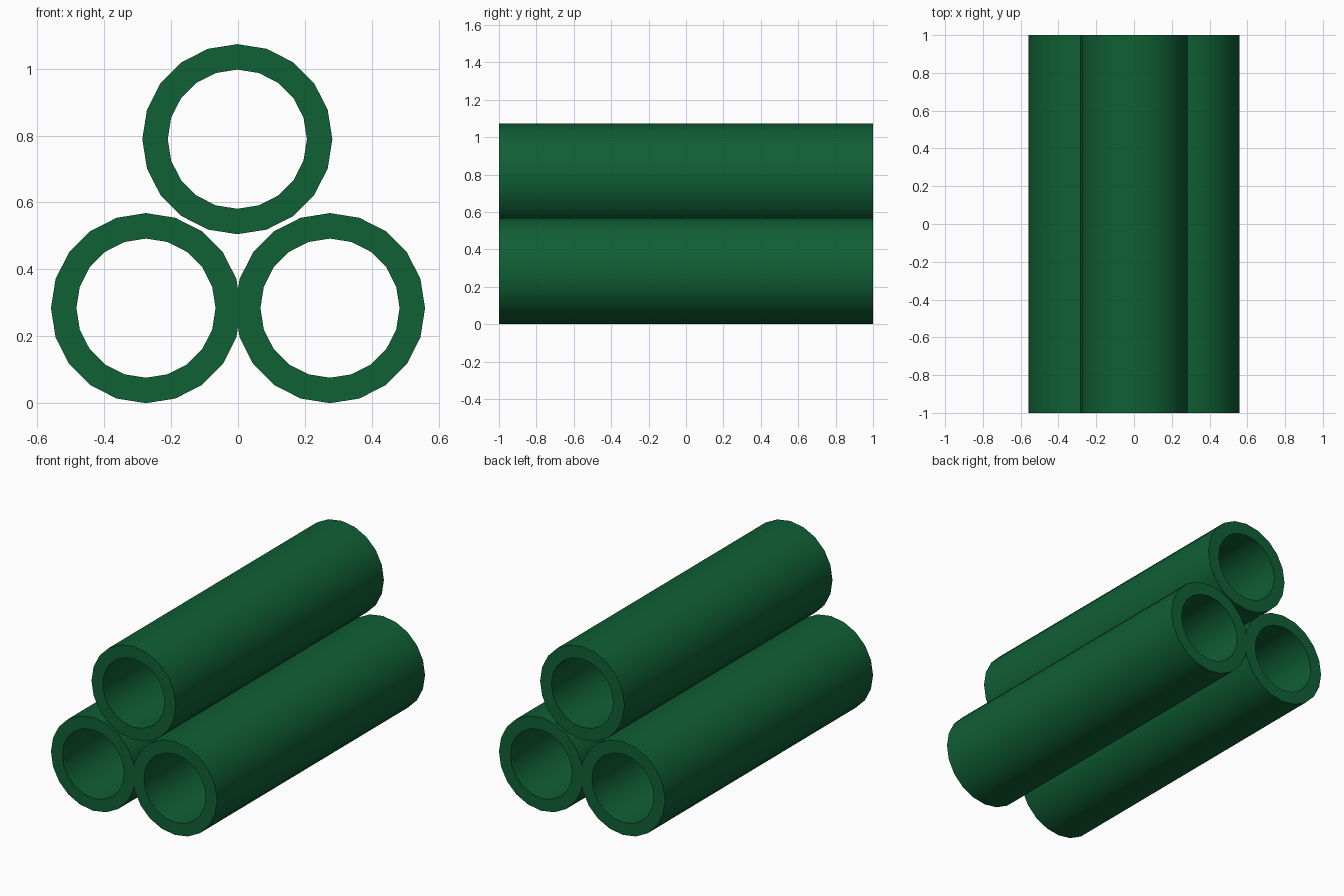
import bpy, bmesh
from math import sin, cos, pi

if "Cube" in bpy.data.objects:
    bpy.data.objects.remove(bpy.data.objects["Cube"])

SIDES, OUTER, INNER, HALF = 20, 0.284, 0.208, 1.0

green = bpy.data.materials.new("green")
green.diffuse_color = (0.005, 0.115, 0.035, 1)
green.use_nodes = True
green.node_tree.nodes["Principled BSDF"].inputs["Base Color"].default_value = green.diffuse_color


def tube(name, x, z):
    """Hollow open-ended pipe running along y."""
    bm = bmesh.new()
    # Wall cross-section, swept around the pipe axis
    section = [(OUTER, -HALF), (OUTER, HALF), (INNER, HALF), (INNER, -HALF)]
    rings = []
    for i in range(SIDES):
        a = 2 * pi * i / SIDES
        rings.append([bm.verts.new((r * cos(a), y, r * sin(a))) for r, y in section])
    for i in range(SIDES):
        a, b = rings[i], rings[(i + 1) % SIDES]
        for j in range(4):
            k = (j + 1) % 4
            bm.faces.new((a[j], a[k], b[k], b[j]))
    bmesh.ops.recalc_face_normals(bm, faces=bm.faces)
    mesh = bpy.data.meshes.new(name)
    bm.to_mesh(mesh)
    bm.free()
    mesh.materials.append(green)
    obj = bpy.data.objects.new(name, mesh)
    obj.location = (x, 0, z)
    bpy.context.collection.objects.link(obj)
    # Smooth round walls, sharp rims
    bpy.ops.object.select_all(action='DESELECT')
    obj.select_set(True)
    bpy.context.view_layer.objects.active = obj
    bpy.ops.object.shade_smooth_by_angle(angle=pi / 6)


# Two pipes side by side, one stacked on top
tube("left_pipe", -0.275, OUTER)
tube("right_pipe", 0.275, OUTER)
tube("top_pipe", -0.002, 0.789)
